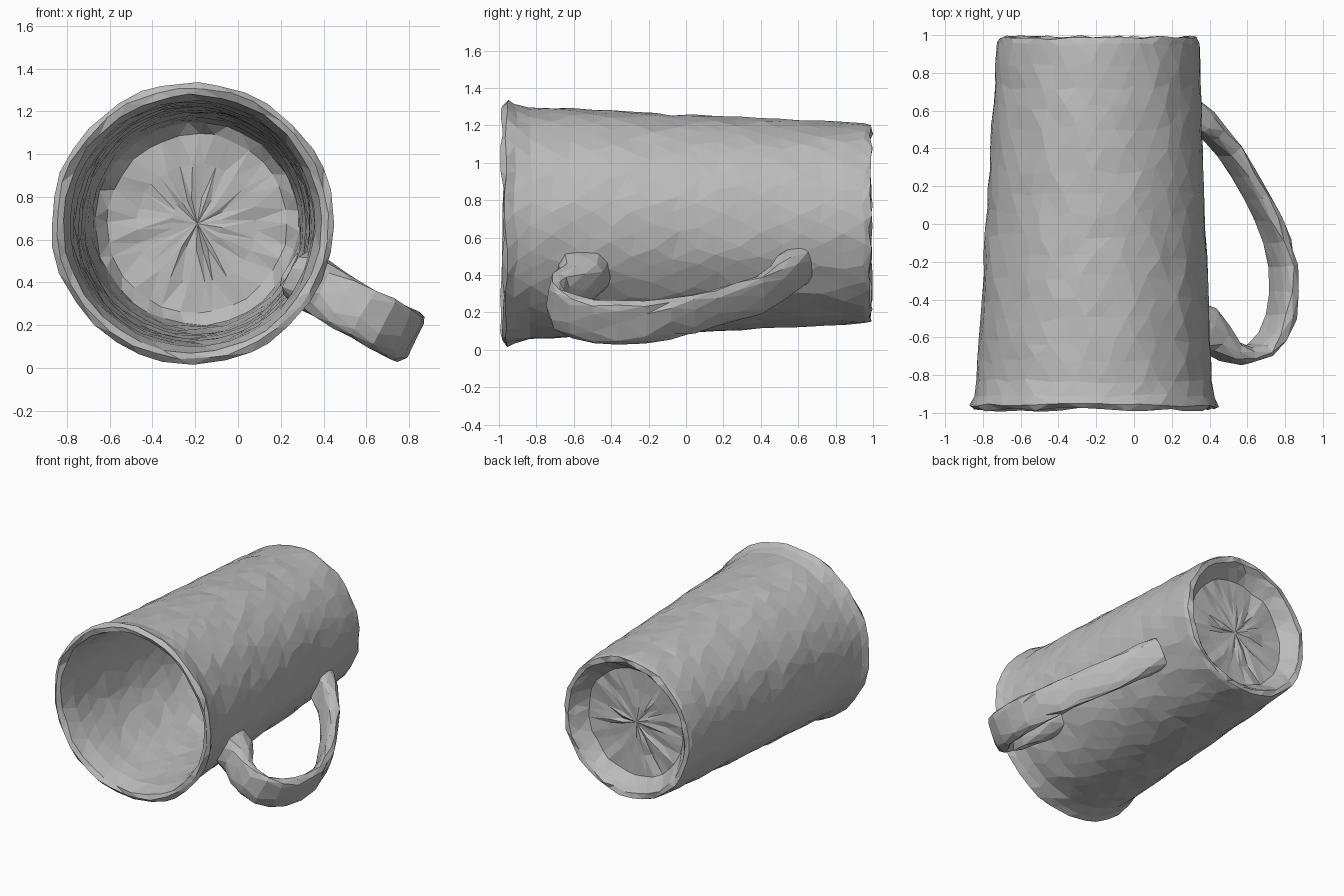
import bpy, bmesh, math, random
from mathutils import Vector

if "Cube" in bpy.data.objects:
    bpy.data.objects.remove(bpy.data.objects["Cube"])

random.seed(4)
SEG = 32
grey = bpy.data.materials.new("clay_grey")
grey.diffuse_color = (0.5, 0.5, 0.5, 1)
grey.use_nodes = True
grey.node_tree.nodes["Principled BSDF"].inputs["Base Color"].default_value = grey.diffuse_color


def finish(bm, name):
    """Triangulate, face outward and store as a flat-shaded object."""
    bmesh.ops.recalc_face_normals(bm, faces=bm.faces)
    bmesh.ops.triangulate(bm, faces=bm.faces, quad_method='SHORT_EDGE')
    me = bpy.data.meshes.new(name)
    bm.to_mesh(me)
    bm.free()
    me.materials.append(grey)
    ob = bpy.data.objects.new(name, me)
    bpy.context.collection.objects.link(ob)
    return ob


def bridge(bm, a, b):
    n = len(a)
    for i in range(n):
        j = (i + 1) % n
        bm.faces.new((a[i], a[j], b[j], b[i]))


def wall(points, step):
    """Subdivide a (y, radius) profile into short steps."""
    out = []
    for (y0, r0), (y1, r1) in zip(points, points[1:]):
        n = max(1, round(math.hypot(y1 - y0, r1 - r0) / step))
        out += [(y0 + (y1 - y0) * k / n, r0 + (r1 - r0) * k / n) for k in range(n)]
    return out + [points[-1]]


# Mug body: one profile from the inner floor, over the lip, to the recessed base
profile = wall([(0.83, 0.12), (0.83, 0.28), (0.82, 0.42), (0.76, 0.475), (0.3, 0.515),
                (-0.5, 0.555), (-0.85, 0.575), (-0.965, 0.605), (-0.982, 0.635),
                (-0.96, 0.662), (-0.91, 0.64), (-0.83, 0.622), (-0.4, 0.603),
                (0.4, 0.563), (0.95, 0.535), (0.985, 0.525), (0.988, 0.49),
                (0.95, 0.46), (0.88, 0.40), (0.87, 0.25), (0.87, 0.12)], 0.11)
bm = bmesh.new()
rings = []
for k, (y, r) in enumerate(profile):
    cx = -0.202 + 0.012 * y
    ring = []
    for i in range(SEG):
        a = (i + 0.5 * (k % 2) + random.uniform(-.22, .22)) * math.tau / SEG
        rr = r + random.uniform(-.006, .006)
        yy = y + random.uniform(-.012, .012) * (1 if abs(y) > 0.8 else 2)
        ring.append(bm.verts.new((cx + rr * math.cos(a), yy, 0.675 + rr * math.sin(a))))
    rings.append(ring)
for a, b in zip(rings, rings[1:]):
    bridge(bm, a, b)
for ring, y in ((rings[0], 0.835), (rings[-1], 0.87)):
    hub = bm.verts.new((-0.19, y, 0.675))
    for i in range(SEG):
        bm.faces.new((ring[i], ring[(i + 1) % SEG], hub))
finish(bm, "mug_body")

# Handle: flat rounded band swept in a tilted radial plane
out_dir = Vector((0.882, 0, -0.471))
side_dir = Vector((0.471, 0, 0.882))
origin = Vector((-0.2, 0, 0.675))
# radius, y, half thickness, half width, sideways shift
path = [(0.52, 0.61, .075, .11, .03), (0.62, 0.54, .07, .12, .025),
        (0.70, 0.485, .055, .115, .01), (0.80, 0.39, .045, .11, 0), (0.885, 0.27, .042, .11, 0),
        (0.96, 0.15, .042, .11, 0), (1.03, 0.03, .042, .115, 0), (1.085, -0.09, .042, .12, 0),
        (1.12, -0.22, .043, .125, 0), (1.128, -0.36, .045, .13, 0), (1.11, -0.49, .045, .13, 0),
        (1.06, -0.6, .045, .13, 0), (0.98, -0.675, .045, .13, 0), (0.89, -0.695, .048, .125, 0),
        (0.80, -0.675, .06, .125, 0), (0.71, -0.61, .09, .125, .005), (0.63, -0.565, .135, .13, .01),
        (0.54, -0.54, .15, .12, .01)]
N = 10
centres = [origin + out_dir * p[0] + Vector((0, p[1], 0)) + side_dir * p[4] for p in path]
bm = bmesh.new()
rings = []
for k, (r, y, t, w, s) in enumerate(path):
    tangent = (centres[min(k + 1, len(path) - 1)] - centres[max(k - 1, 0)]).normalized()
    normal = tangent.cross(side_dir).normalized()
    ring = []
    for i in range(N):
        a = (i + 0.5 * (k % 2) + random.uniform(-.15, .15)) * math.tau / N
        c, d = math.cos(a), math.sin(a)
        # squarish oval section
        u = math.copysign(abs(c) ** 0.7, c) * w
        v = math.copysign(abs(d) ** 0.7, d) * t
        jit = Vector([random.uniform(-.006, .006) for _ in range(3)])
        ring.append(bm.verts.new(centres[k] + side_dir * u + normal * v + jit))
    rings.append(ring)
for a, b in zip(rings, rings[1:]):
    bridge(bm, a, b)
bm.faces.new(rings[0])
bm.faces.new(rings[-1])
finish(bm, "handle")
